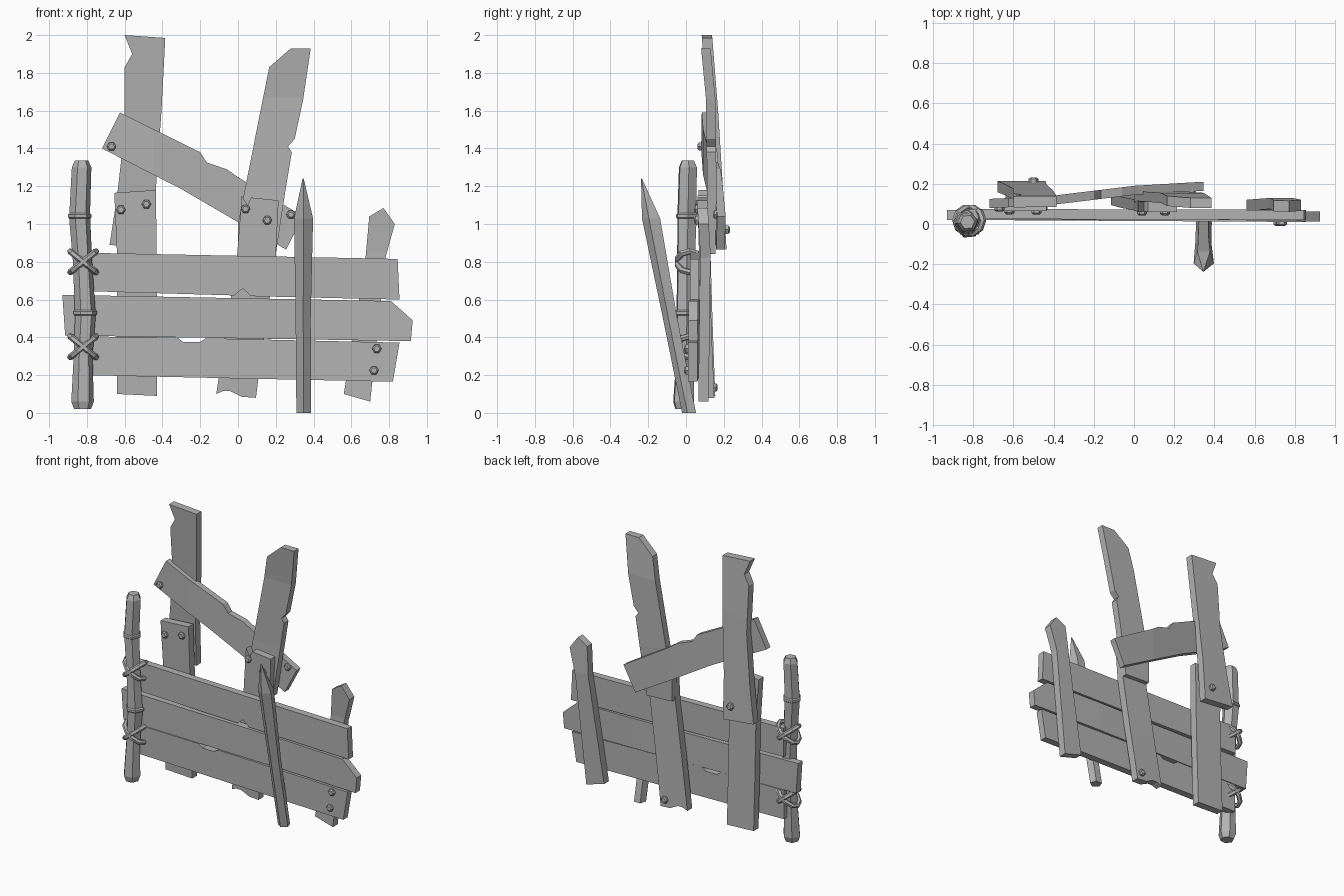
import bpy, bmesh, math
from mathutils import Vector

if "Cube" in bpy.data.objects:
    bpy.data.objects.remove(bpy.data.objects["Cube"], do_unlink=True)

GREY = (0.45, 0.45, 0.45, 1)
wood = bpy.data.materials.new("weathered_grey")
wood.use_nodes = True
wood.diffuse_color = GREY
wood.node_tree.nodes["Principled BSDF"].inputs["Base Color"].default_value = GREY


def finish(name, bm):
    bmesh.ops.recalc_face_normals(bm, faces=bm.faces)
    me = bpy.data.meshes.new(name)
    bm.to_mesh(me)
    bm.free()
    me.materials.append(wood)
    ob = bpy.data.objects.new(name, me)
    bpy.context.collection.objects.link(ob)
    return ob


def interpolate(keys, t):
    for (a, ya), (b, yb) in zip(keys, keys[1:]):
        if t <= b:
            return ya + (yb - ya) * max(0, t - a) / (b - a)
    return keys[-1][1]


def board(name, outline, bend, thick=0.05, axis=2):
    """Sawn outline in x/z, thickened backwards and bent along one axis."""
    bm = bmesh.new()
    face = bm.faces.new([bm.verts.new((x, 0, z)) for x, z in outline])
    ext = bmesh.ops.extrude_face_region(bm, geom=[face])
    back = [v for v in ext["geom"] if isinstance(v, bmesh.types.BMVert)]
    bmesh.ops.translate(bm, vec=(0, thick, 0), verts=back)
    normal = Vector((0, 0, 0))
    normal[axis] = 1
    for t, _ in bend[1:-1]:
        geom = bm.verts[:] + bm.edges[:] + bm.faces[:]
        bmesh.ops.bisect_plane(bm, geom=geom, plane_co=normal * t, plane_no=normal)
    for v in bm.verts:
        v.co.y += interpolate(bend, v.co[axis])
    return finish(name, bm)


def loft(name, rings, sides, turn=0.0):
    """Faceted pole through horizontal rings of (x, y, z, radius)."""
    bm = bmesh.new()
    loops = []
    for x, y, z, r in rings:
        loops.append([bm.verts.new((x + r * math.cos(turn + math.tau * i / sides),
                                    y + r * math.sin(turn + math.tau * i / sides), z))
                      for i in range(sides)])
    for low, high in zip(loops, loops[1:]):
        for i in range(sides):
            j = (i + 1) % sides
            bm.faces.new((low[i], low[j], high[j], high[i]))
    bm.faces.new(loops[0])
    bm.faces.new(loops[-1])
    return finish(name, bm)


def nail(name, x, y, z):
    """Six-sided nail head with a chamfered rim, facing along y."""
    ob = loft(name, [(0, 0, -0.02, 0.025), (0, 0, 0.012, 0.025), (0, 0, 0.02, 0.016)], 6)
    ob.location = (x, y, z)
    ob.rotation_euler.x = math.pi / 2
    return ob


# Horizontal planks
board("upper_plank", [(-0.82, 0.645), (-0.02, 0.622), (0.025, 0.658), (0.07, 0.618),
                      (0.855, 0.6), (0.845, 0.815), (-0.82, 0.848)],
      [(-0.82, 0.025), (0.86, 0.02)], axis=0)
board("middle_plank", [(-0.915, 0.41), (0.915, 0.38), (0.925, 0.49), (0.81, 0.592),
                       (-0.93, 0.625)],
      [(-0.93, 0.02), (0.37, 0.022), (0.93, 0.012)], axis=0)
board("lower_plank", [(-0.82, 0.2), (0.82, 0.165), (0.855, 0.372), (-0.17, 0.395),
                      (-0.2, 0.375), (-0.29, 0.375), (-0.32, 0.398), (-0.82, 0.405)],
      [(-0.82, 0.02), (0.86, 0.01)], axis=0)

# Upright boards behind the planks
board("left_upright", [(-0.64, 0.1), (-0.43, 0.09), (-0.43, 0.83), (-0.435, 1.18),
                       (-0.655, 1.165), (-0.64, 0.83)],
      [(0.09, 0.1), (0.5, 0.085), (1.18, 0.065)], 0.055)
board("middle_upright", [(-0.115, 0.1), (-0.08, 0.115), (-0.04, 0.115), (0.02, 0.085),
                         (0.095, 0.08), (0.11, 0.2), (0.2, 0.83), (0.215, 1.125),
                         (0.07, 1.14), (0.05, 1.1), (0.02, 1.15), (-0.005, 0.83)],
      [(0.08, 0.095), (0.45, 0.08), (1.15, 0.06)], 0.055)
board("right_upright", [(0.56, 0.1), (0.7, 0.06), (0.78, 0.82), (0.83, 1.0),
                        (0.77, 1.085), (0.695, 1.04), (0.675, 0.82)],
      [(0.06, 0.065), (0.85, 0.075), (1.09, 0.06)], 0.055)

# Tall broken boards
board("tall_left_board", [(-0.68, 0.89), (-0.44, 0.865), (-0.435, 1.18), (-0.405, 1.6),
                          (-0.385, 1.985), (-0.6, 2.0), (-0.56, 1.9), (-0.6, 1.83),
                          (-0.6, 1.5), (-0.64, 1.15)],
      [(0.86, 0.16), (1.2, 0.14), (1.6, 0.115), (2.0, 0.083)], 0.055)
board("tall_right_board", [(0.0, 0.85), (0.2, 0.84), (0.25, 1.17), (0.285, 1.38),
                           (0.265, 1.41), (0.3, 1.45), (0.345, 1.66), (0.385, 1.93),
                           (0.28, 1.93), (0.165, 1.83), (0.0, 1.0)],
      [(0.84, 0.105), (1.2, 0.112), (1.67, 0.105), (1.93, 0.08)])

# Diagonal brace
board("diagonal_brace", [(-0.72, 1.4), (-0.3, 1.185), (0.0, 1.01), (0.255, 0.865),
                         (0.345, 1.04), (0.02, 1.235), (-0.06, 1.29), (-0.165, 1.325),
                         (-0.2, 1.38), (-0.625, 1.59)],
      [(-0.72, 0.08), (-0.45, 0.09), (0.0, 0.145), (0.34, 0.165)], 0.045, axis=0)

# Leaning pointed stake
loft("leaning_stake", [(0.348, 0.02, 0.0, 0.041), (0.345, -0.08, 0.5, 0.042),
                       (0.347, -0.18, 1.03, 0.053), (0.345, -0.235, 1.24, 0.003)],
     5, -math.pi / 2)

# Jointed round post
loft("round_post", [(-0.823, -0.015, 0.02, 0.045), (-0.823, -0.013, 0.06, 0.06),
                    (-0.82, -0.005, 0.3, 0.05), (-0.808, 0, 0.515, 0.055),
                    (-0.808, 0, 0.522, 0.063), (-0.808, 0, 0.538, 0.063),
                    (-0.81, 0, 0.545, 0.055), (-0.823, 0, 0.8, 0.051),
                    (-0.838, 0.005, 1.03, 0.056), (-0.838, 0.005, 1.035, 0.063),
                    (-0.838, 0.005, 1.05, 0.063), (-0.838, 0.005, 1.057, 0.055),
                    (-0.828, 0.01, 1.3, 0.052), (-0.828, 0.01, 1.335, 0.036)], 6, 0.1)

# Crossed rope lashings around post and planks
for label, z in (("upper", 0.8), ("lower", 0.35)):
    curve = bpy.data.curves.new(label + "_lashing", "CURVE")
    curve.dimensions = "3D"
    curve.bevel_depth = 0.017
    curve.bevel_resolution = 1
    for slope in (-1, 1):
        spline = curve.splines.new("POLY")
        spline.points.add(9)
        spline.use_cyclic_u = True
        spline.use_smooth = False
        for i, p in enumerate(spline.points):
            a = math.tau * i / 10
            p.co = (-0.82 + 0.068 * math.cos(a), 0.018 + 0.066 * math.sin(a),
                    z + slope * 0.055 * math.cos(a), 1)
    temp = bpy.data.objects.new(label + "_rope_path", curve)
    bpy.context.collection.objects.link(temp)
    bpy.context.view_layer.update()
    evaluated = temp.evaluated_get(bpy.context.evaluated_depsgraph_get())
    bm = bmesh.new()
    bm.from_mesh(evaluated.to_mesh())
    for f in bm.faces:
        f.smooth = False
        f.material_index = 0
    bpy.data.objects.remove(temp, do_unlink=True)
    finish(label + "_rope_lashing", bm)

# Nail heads, front then back
for i, (x, y, z) in enumerate([(-0.62, 0.068, 1.075), (-0.485, 0.067, 1.105),
                               (-0.67, 0.082, 1.41), (0.04, 0.062, 1.08),
                               (0.155, 0.063, 1.02), (0.28, 0.162, 1.05),
                               (0.735, 0.01, 0.34), (0.72, 0.01, 0.225)]):
    nail(f"front_nail_{i + 1}", x, y, z)
for i, (x, y, z) in enumerate([(-0.5, 0.212, 0.97), (0.06, 0.148, 0.135)]):
    nail(f"back_nail_{i + 1}", x, y, z).rotation_euler.x = -math.pi / 2
